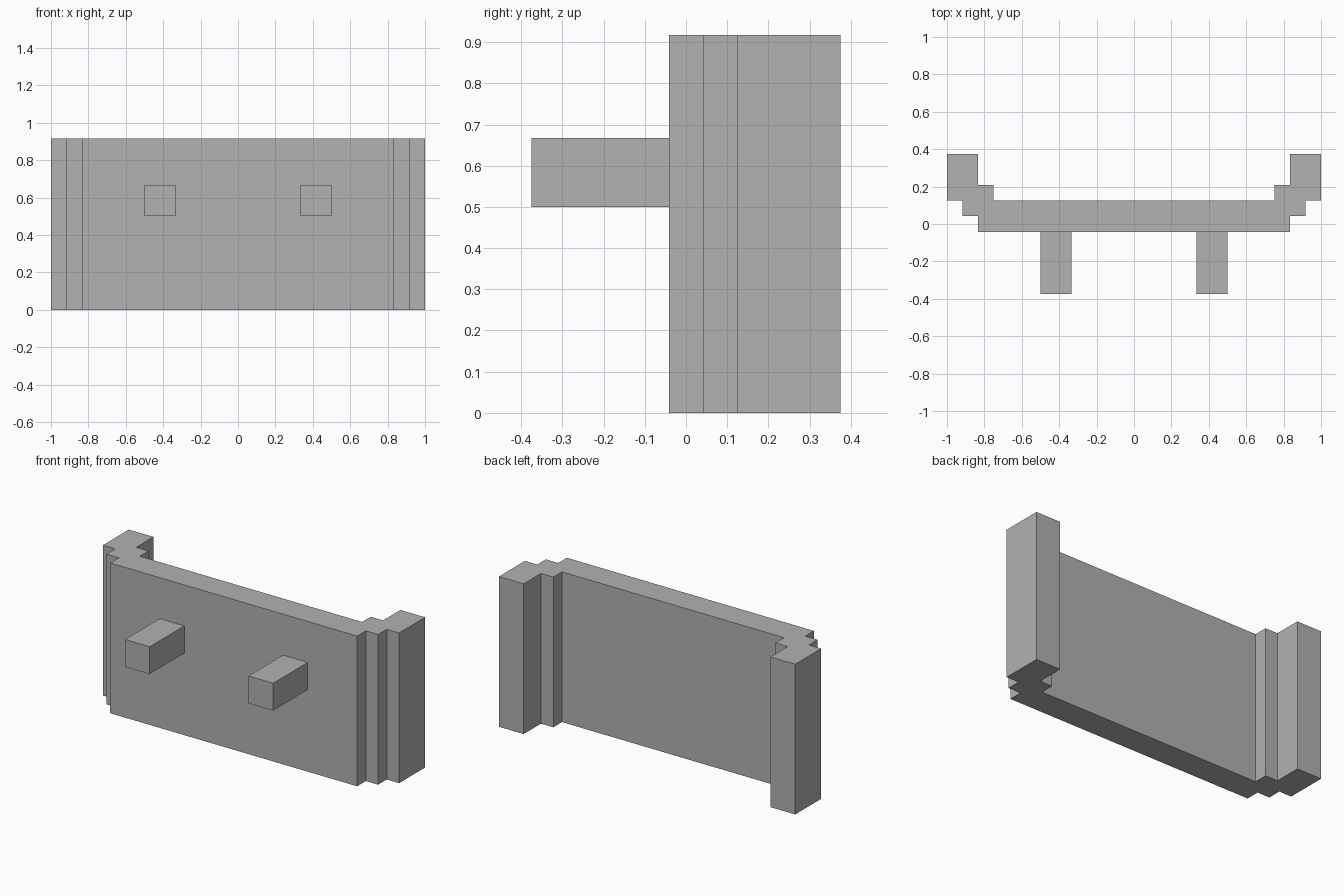
import bpy
import bmesh

cube = bpy.data.objects.get("Cube")
if cube:
    bpy.data.objects.remove(cube, do_unlink=True)

U = 1 / 24  # modelling grid step

# Single flat grey
grey = bpy.data.materials.new("plain grey")
grey.use_nodes = True
colour = (0.445, 0.445, 0.445, 1)
grey.diffuse_color = colour
grey.node_tree.nodes["Principled BSDF"].inputs["Base Color"].default_value = colour


def extrude_outline(name, outline, bottom, top):
    """Prism from an x/y outline given in grid steps."""
    bm = bmesh.new()
    face = bm.faces.new([bm.verts.new((x * U, y * U, bottom * U)) for x, y in outline])
    result = bmesh.ops.extrude_face_region(bm, geom=[face])
    verts = [g for g in result["geom"] if isinstance(g, bmesh.types.BMVert)]
    bmesh.ops.translate(bm, verts=verts, vec=(0, 0, (top - bottom) * U))
    bmesh.ops.recalc_face_normals(bm, faces=bm.faces)
    mesh = bpy.data.meshes.new(name)
    bm.to_mesh(mesh)
    bm.free()
    mesh.materials.append(grey)
    obj = bpy.data.objects.new(name, mesh)
    bpy.context.collection.objects.link(obj)
    return obj


# Panel with stepped ends: half outline, mirrored across x
half = [(20, -1), (20, 1), (22, 1), (22, 3), (24, 3), (24, 9),
        (20, 9), (20, 5), (18, 5), (18, 3)]
extrude_outline("stepped_panel", half + [(-x, y) for x, y in reversed(half)], 0, 22)

# Square pegs on the front
for side, name in ((1, "left_peg"), (-1, "right_peg")):
    extrude_outline(name, [(side * 8, -9), (side * 12, -9),
                           (side * 12, -1), (side * 8, -1)], 12, 16)
